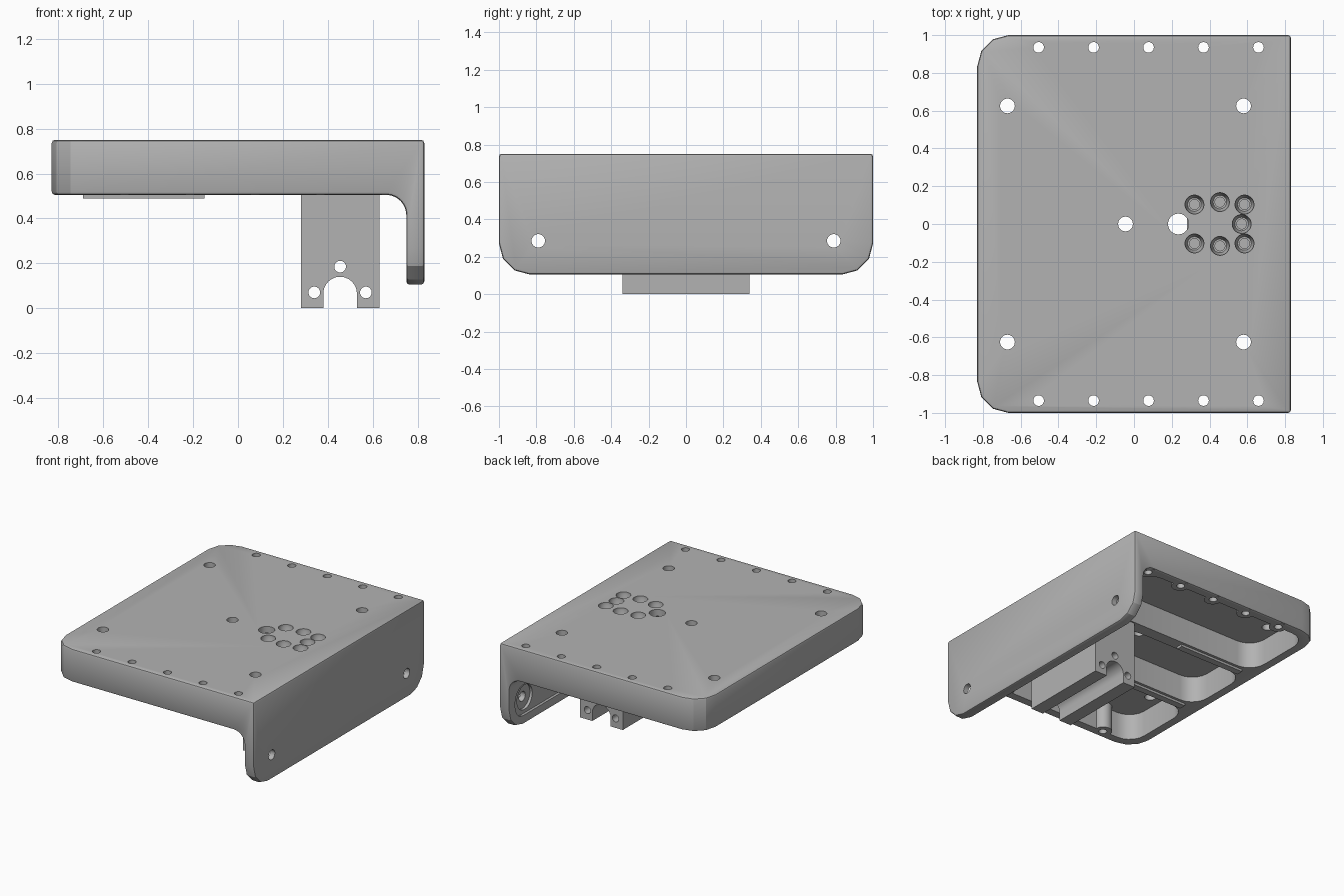
import bpy, bmesh, math
from mathutils import Vector

cube = bpy.data.objects.get("Cube")
if cube:
    bpy.data.objects.remove(cube)

grey = bpy.data.materials.new("plain grey")
grey.use_nodes = True
colour = (0.45, 0.45, 0.45, 1)
grey.diffuse_color = colour
grey.node_tree.nodes["Principled BSDF"].inputs["Base Color"].default_value = colour


def place(axis, a, b, c):
    """Put profile point (a, b) at position c along the axis."""
    return Vector({"z": (a, b, c), "y": (a, c, b), "x": (c, a, b)}[axis])


def loft(bm, axis, rings):
    """Closed solid through rings of (points, position)."""
    loops = [[bm.verts.new(place(axis, a, b, c)) for a, b in pts] for pts, c in rings]
    for low, high in zip(loops, loops[1:]):
        for i in range(len(low)):
            j = (i + 1) % len(low)
            bm.faces.new((low[i], low[j], high[j], high[i]))
    bm.faces.new(loops[0])
    bm.faces.new(loops[-1])


def arc(cx, cy, r, start, end, steps):
    angles = [math.radians(start + (end - start) * i / steps) for i in range(steps + 1)]
    return [(cx + r * math.cos(t), cy + r * math.sin(t)) for t in angles]


def turned(bm, axis, cx, cy, steps, sides=28):
    """Round solid from (radius, position) steps."""
    loft(bm, axis, [(arc(cx, cy, r, 0, 360, sides)[:-1], c) for r, c in steps])


def rounded_box(bm, axis, a0, a1, b0, b1, c0, c1, r):
    pts = (arc(a1 - r, b1 - r, r, 0, 90, 5) + arc(a0 + r, b1 - r, r, 90, 180, 5)
           + arc(a0 + r, b0 + r, r, 180, 270, 5) + arc(a1 - r, b0 + r, r, 270, 360, 5))
    loft(bm, axis, [(pts, c0), (pts, c1)])


def finish(bm, name):
    bmesh.ops.recalc_face_normals(bm, faces=bm.faces)
    mesh = bpy.data.meshes.new(name)
    bm.to_mesh(mesh)
    bm.free()
    mesh.materials.append(grey)
    obj = bpy.data.objects.new(name, mesh)
    bpy.context.collection.objects.link(obj)
    return obj


def apply(obj, mod):
    with bpy.context.temp_override(object=obj, active_object=obj):
        bpy.ops.object.modifier_apply(modifier=mod.name)


def combine(obj, bm, operation):
    tool = finish(bm, "tool")
    tool.hide_render = True
    mod = obj.modifiers.new("combine", "BOOLEAN")
    mod.operation, mod.object, mod.solver = operation, tool, "EXACT"
    apply(obj, mod)
    bpy.data.objects.remove(tool)


# L-shaped body: deck and side flange joined by a fillet
TOP, UNDER, FOOT, SIDE = 0.75, 0.505, 0.105, 0.83
bm = bmesh.new()
profile = [(-SIDE, TOP), (SIDE, TOP), (SIDE, FOOT), (0.75, FOOT)]
profile += arc(0.66, 0.415, 0.09, 0, 90, 6) + [(-SIDE, UNDER)]
loft(bm, "y", [(profile, -1), (profile, 1)])


def is_corner(edge):
    p, q = (v.co for v in edge.verts)
    if abs(p.y - q.y) > 0.01:
        return False
    return max(p.x, q.x) < -0.8 or max(p.z, q.z) < 0.11


bmesh.ops.bevel(bm, geom=[e for e in bm.edges if is_corner(e)], offset=0.165,
                segments=3, profile=0.5, affect="EDGES")
body = finish(bm, "bracket_body")
soften = body.modifiers.new("soften", "BEVEL")
soften.width, soften.segments = 0.014, 2
soften.limit_method, soften.angle_limit = "ANGLE", math.radians(50)
apply(body, soften)

# Underside pockets between ribs, and the flange recess
CEIL = 0.7
bm = bmesh.new()
for y0, y1, x1 in ((0.35, 0.93, 0.66), (-0.93, -0.35, 0.66), (-0.26, 0.26, 0.29)):
    rounded_box(bm, "z", -0.76, x1, y0, y1, 0.45, CEIL, 0.13)
rounded_box(bm, "x", -0.93, 0.93, 0.17, 0.4, 0.7, 0.77, 0.1)
combine(body, bm, "DIFFERENCE")

# Screw bosses along both long edges
edge_xs = [-0.505 + 0.291 * i for i in range(5)]
bm = bmesh.new()
for x in edge_xs:
    for s in (-1, 1):
        turned(bm, "z", x, s * 0.93, [(0.06, UNDER), (0.06, 0.72)])
combine(body, bm, "UNION")

# Mounting block with an arched channel
bm = bmesh.new()
arch = arc(0.455, 0.065, 0.075, 180, 0, 12)
block = [(0.28, 0), (0.38, 0)] + arch + [(0.53, 0), (0.63, 0), (0.63, 0.72), (0.28, 0.72)]
loft(bm, "y", [(block, -0.34), (block, 0.34)])
combine(body, bm, "UNION")

# All drilled holes
bm = bmesh.new()
for s in (-1, 1):
    for x in edge_xs:
        turned(bm, "z", x, s * 0.935, [(0.028, 0.4), (0.028, 0.8)])
    for x in (-0.67, 0.58):
        turned(bm, "z", x, s * 0.625, [(0.039, 0.6), (0.039, 0.8)])
    turned(bm, "x", s * 0.79, 0.285, [(0.09, 0.7), (0.09, 0.79), (0.036, 0.79), (0.036, 0.9)])
turned(bm, "z", -0.045, 0, [(0.039, 0.6), (0.039, 0.8)])
turned(bm, "z", 0.235, 0, [(0.055, 0.6), (0.055, 0.8)])
seats = [(x, s * y) for x, y in ((0.32, 0.103), (0.455, 0.116), (0.585, 0.103)) for s in (-1, 1)]
for x, y in seats + [(0.57, 0)]:
    turned(bm, "z", x, y, [(0.026, 0.64), (0.026, 0.69), (0.036, 0.69), (0.05, 0.73), (0.05, 0.8)])
for x, z in ((0.34, 0.07), (0.57, 0.07), (0.455, 0.185)):
    turned(bm, "y", x, z, [(0.026, -0.4), (0.026, 0.4)])
combine(body, bm, "DIFFERENCE")

# Thin rails under the two ribs
rails = []
for s, side in ((1, "back"), (-1, "front")):
    bm = bmesh.new()
    pts = [(-0.69, s * 0.28), (-0.15, s * 0.28), (-0.15, s * 0.33), (-0.69, s * 0.33)]
    loft(bm, "z", [(pts, 0.488), (pts, 0.51)])
    rails.append(finish(bm, side + "_rail"))

# Smooth rounded surfaces, crisp edges
bpy.ops.object.select_all(action="DESELECT")
body.select_set(True)
bpy.context.view_layer.objects.active = body
bpy.ops.object.shade_smooth_by_angle(angle=math.radians(25))
